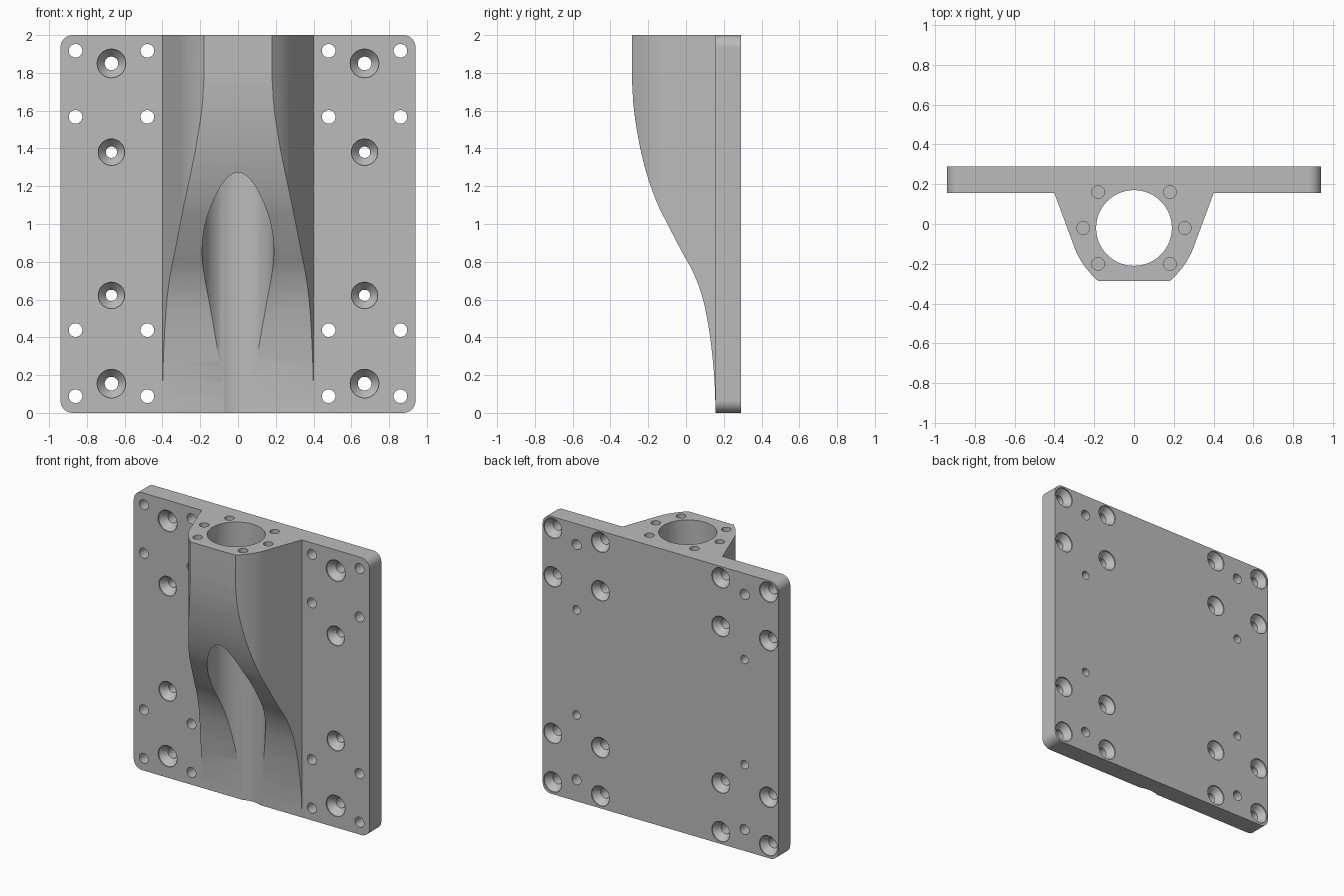
import bpy, bmesh
from math import pi, cos, sin, sqrt
from mathutils import Matrix, Vector

if "Cube" in bpy.data.objects:
    bpy.data.objects.remove(bpy.data.objects["Cube"], do_unlink=True)

FRONT, BACK = 0.155, 0.29      # plate faces
BORE_Y = -0.02                 # bore axis

grey = bpy.data.materials.new("machined_grey")
grey.use_nodes = True
grey.diffuse_color = (0.5, 0.5, 0.5, 1)
grey.node_tree.nodes["Principled BSDF"].inputs["Base Color"].default_value = (0.5, 0.5, 0.5, 1)


def make_object(name, bm):
    bmesh.ops.recalc_face_normals(bm, faces=bm.faces)
    mesh = bpy.data.meshes.new(name)
    bm.to_mesh(mesh)
    bm.free()
    mesh.materials.append(grey)
    obj = bpy.data.objects.new(name, mesh)
    bpy.context.collection.objects.link(obj)
    return obj


def extrude(name, outline, offset):
    """Closed outline of 3D points swept along an offset."""
    bm = bmesh.new()
    face = bm.faces.new([bm.verts.new(p) for p in outline])
    result = bmesh.ops.extrude_face_region(bm, geom=[face], use_keep_orig=True)
    moved = [g for g in result["geom"] if isinstance(g, bmesh.types.BMVert)]
    bmesh.ops.translate(bm, verts=moved, vec=offset)
    return make_object(name, bm)


def lathe(bm, profile, matrix, sides):
    """Capped solid of (radius, height) rings about local z."""
    rings = []
    for r, h in profile:
        rings.append([bm.verts.new(matrix @ Vector((r * cos(2 * pi * i / sides),
                      r * sin(2 * pi * i / sides), h))) for i in range(sides)])
    for a, b in zip(rings, rings[1:]):
        for i in range(sides):
            j = (i + 1) % sides
            bm.faces.new((a[i], a[j], b[j], b[i]))
    bm.faces.new(rings[0][::-1])
    bm.faces.new(rings[-1])


def boolean(obj, tool, operation):
    mod = obj.modifiers.new(operation, "BOOLEAN")
    mod.operation, mod.solver, mod.object = operation, "EXACT", tool
    bpy.context.view_layer.objects.active = obj
    bpy.ops.object.modifier_apply(modifier=mod.name)
    bpy.data.objects.remove(tool, do_unlink=True)


def smooth_curve(pts, steps=4):
    """Spline through the points, with slopes taken from the neighbours."""
    def slope(i):
        a, b = pts[max(i - 1, 0)], pts[min(i + 1, len(pts) - 1)]
        return (b[1] - a[1]) / (b[0] - a[0])
    out = []
    for i in range(len(pts) - 1):
        (z0, y0), (z1, y1) = pts[i], pts[i + 1]
        d = z1 - z0
        for k in range(steps):
            t = k / steps
            y = ((2*t**3 - 3*t*t + 1) * y0 + (t**3 - 2*t*t + t) * d * slope(i)
                 + (3*t*t - 2*t**3) * y1 + (t**3 - t*t) * d * slope(i + 1))
            out.append((z0 + d * t, y))
    return out + [pts[-1]]


# Mounting plate with rounded corners
W, R = 0.94, 0.065
corners = [(W - R, 2 - R), (R - W, 2 - R), (R - W, R), (W - R, R)]
outline = []
for q, (cx, cz) in enumerate(corners):
    for k in range(9):
        a = pi / 2 * (q + k / 8)
        outline.append((cx + R * cos(a), FRONT, cz + R * sin(a)))
body = extrude("mounting_bracket", outline, (0, BACK - FRONT, 0))

# Housing: tapered plan section trimmed by a swooping side profile
half = [(0.4, 0.22), (0.4, FRONT), (0.3, -0.115), (0.286, -0.15), (0.266, -0.186),
        (0.241, -0.222), (0.212, -0.256), (0.18, -0.287)]
section = [(x, y, 0) for x, y in half] + [(-x, y, 0) for x, y in reversed(half)]
housing = extrude("housing", section, (0, 0, 2))

swoop = smooth_curve([(0, 0.157), (0.2, 0.149), (0.4, 0.128), (0.55, 0.102), (0.65, 0.075),
                      (0.75, 0.035), (0.85, -0.02), (1.0, -0.098), (1.1, -0.148),
                      (1.24, -0.2), (1.4, -0.242), (1.6, -0.275), (1.78, -0.287)])
side = [(-0.6, y, z) for z, y in swoop]
side = [(-0.6, side[0][1], -0.1)] + side + [(-0.6, -0.287, 2.1), (-0.6, 0.4, 2.1), (-0.6, 0.4, -0.1)]
boolean(housing, extrude("side_trim", side, (1.2, 0, 0)), "INTERSECT")
boolean(body, housing, "UNION")

# Bore, face screw holes and countersunk plate holes
bm = bmesh.new()
lathe(bm, [(0.19, -0.1), (0.19, 2.1)], Matrix.Translation((0, BORE_Y, 0)), 96)
for sx in (-1, 1):
    for angle in (-pi / 4, 0, pi / 4):
        at = Matrix.Translation((sx * 0.255 * cos(angle), BORE_Y + 0.255 * sin(angle), 2))
        lathe(bm, [(0.032, -0.2), (0.032, 0.1)], at, 24)


def countersunk(x, z, hole, head, from_front):
    turn = Matrix.Rotation(-pi / 2 if from_front else pi / 2, 4, "X")
    at = Matrix.Translation((x, FRONT if from_front else BACK, z)) @ turn
    lathe(bm, [(head, -0.02), (head, 0.008), (hole, 0.055), (hole, 0.2)], at, 32)


for sx in (-1, 1):
    for z, hole, head in ((0.155, 0.036, 0.076), (0.622, 0.03, 0.07),
                          (1.38, 0.03, 0.07), (1.85, 0.036, 0.076)):
        countersunk(sx * 0.67, z, hole, head, True)
    for x in (0.48, 0.86):
        for z in (0.088, 0.438, 1.567, 1.917):
            countersunk(sx * x, z, 0.036, 0.072, False)
boolean(body, make_object("hole_cutters", bm), "DIFFERENCE")

# Smooth curved faces, crisp machined edges
bpy.ops.object.select_all(action="DESELECT")
body.select_set(True)
bpy.context.view_layer.objects.active = body
bpy.ops.object.shade_smooth_by_angle(angle=pi / 6)
weighted = body.modifiers.new("weighted_normals", "WEIGHTED_NORMAL")
weighted.keep_sharp = True
